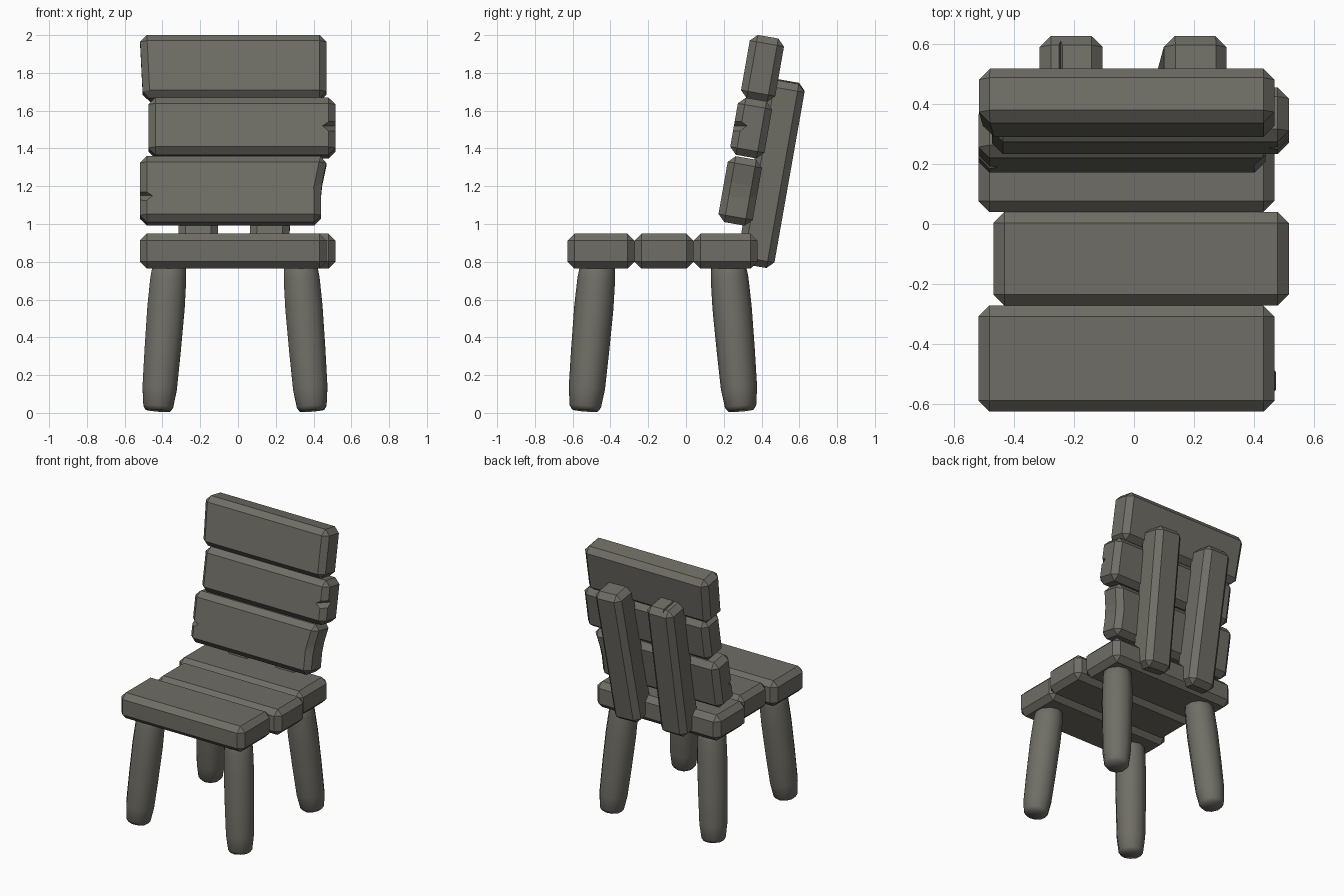
import bpy, bmesh
from math import radians, cos, sin, pi
from mathutils import Vector, Matrix

if "Cube" in bpy.data.objects:
    bpy.data.objects.remove(bpy.data.objects["Cube"])

TILT = radians(-10)  # backrest lean

# Dark weathered wood
wood = bpy.data.materials.new("dark_wood")
wood.diffuse_color = (0.16, 0.155, 0.132, 1)
wood.use_nodes = True
wood.node_tree.nodes["Principled BSDF"].inputs["Base Color"].default_value = wood.diffuse_color


def finish(name, bm, matrix=None):
    bmesh.ops.recalc_face_normals(bm, faces=bm.faces)
    me = bpy.data.meshes.new(name)
    bm.to_mesh(me)
    bm.free()
    me.materials.append(wood)
    ob = bpy.data.objects.new(name, me)
    bpy.context.collection.objects.link(ob)
    if matrix:
        ob.matrix_world = matrix
    return ob


def plank(name, outline, thick, loc, tilt=0.0, roll=0.0, chamfer=0.037):
    """Chamfered board: x/z outline extruded along y."""
    bm = bmesh.new()
    face = bm.faces.new([bm.verts.new((x, -thick / 2, z)) for x, z in outline])
    new = bmesh.ops.extrude_face_region(bm, geom=[face])["geom"]
    bmesh.ops.translate(bm, vec=(0, thick, 0),
                        verts=[v for v in new if isinstance(v, bmesh.types.BMVert)])
    bmesh.ops.recalc_face_normals(bm, faces=bm.faces)
    bmesh.ops.bevel(bm, geom=bm.edges[:], offset=chamfer, segments=1,
                    affect='EDGES', clamp_overlap=True)
    m = Matrix.Translation(loc) @ Matrix.Rotation(tilt, 4, 'X') @ Matrix.Rotation(roll, 4, 'Y')
    return finish(name, bm, m)


def rect(x0, x1, h):
    return [(x0, -h / 2), (x1, -h / 2), (x1, h / 2), (x0, h / 2)]


def notch(target, loc, axis, deep, half_height):
    """V-shaped nick: diamond prism along axis, cut from target."""
    a = Vector(axis).normalized()
    up = Vector((0, 0, 1)) if abs(a.z) < 0.9 else Vector((1, 0, 0))
    d = a.cross(up).normalized()
    up = d.cross(a)
    bm = bmesh.new()
    ends = [[bm.verts.new(Vector(loc) + a * s + o) for o in
             (d * deep, up * half_height, -d * deep, -up * half_height)]
            for s in (-0.15, 0.15)]
    bm.faces.new(ends[0])
    bm.faces.new(ends[1])
    for i in range(4):
        j = (i + 1) % 4
        bm.faces.new((ends[0][i], ends[0][j], ends[1][j], ends[1][i]))
    cutter = finish(target.name + "_nick_cutter", bm)
    cutter.hide_render = True
    cutter.display_type = 'WIRE'
    mod = target.modifiers.new("nick", 'BOOLEAN')
    mod.operation = 'DIFFERENCE'
    mod.solver = 'EXACT'
    mod.object = cutter


# Seat boards
for name, x0, x1, y0, y1 in (("seat_board_front", -0.52, 0.469, -0.627, -0.272),
                             ("seat_board_middle", -0.47, 0.517, -0.272, 0.04),
                             ("seat_board_rear", -0.52, 0.469, 0.04, 0.379)):
    plank(name, rect(x0, x1, 0.185), y1 - y0, (0, (y0 + y1) / 2, 0.856))

# Backrest slats
plank("back_slat_top", [(-0.503, -0.17), (0.469, -0.17), (0.469, 0.17), (-0.52, 0.17)],
      0.184, (0, 0.405, 1.824), TILT)
middle = plank("back_slat_middle", rect(-0.475, 0.517, 0.307), 0.184, (0, 0.345, 1.508), TILT)
lower = plank("back_slat_lower",
              [(-0.52, -0.177), (0.44, -0.177), (0.438, 0.0), (0.475, 0.177), (-0.52, 0.177)],
              0.184, (0, 0.287, 1.175), TILT)
notch(middle, (0.515, 0.255, 1.52), (1, 1, 0), 0.047, 0.05)
notch(lower, (-0.52, 0.20, 1.15), (1, -1, 0), 0.04, 0.04)

# Rear posts
left = plank("back_post_left", rect(-0.105, 0.105, 0.99), 0.2, (-0.21, 0.45, 1.268), TILT)
plank("back_post_right", rect(-0.105, 0.105, 0.99), 0.2, (0.183, 0.45, 1.268), TILT, radians(2.7))
notch(left, (-0.245, 0.555, 1.775), (0, 1, -0.17), 0.014, 0.04)

# Legs: splayed, rounded at both ends
PROFILE = [(0.0, 0.068), (0.022, 0.083), (0.12, 0.096), (0.32, 0.101),
           (0.55, 0.104), (0.70, 0.1), (0.77, 0.092), (0.80, 0.07)]


def leg(name, sx, sy):
    foot = Vector((-0.016 + sx * 0.408, -0.122 + sy * 0.413, 0.012))
    top = Vector((-0.016 + sx * 0.346, -0.122 + sy * 0.345, 0.80))
    axis = (top - foot).normalized()
    rot = Vector((0, 0, 1)).rotation_difference(axis).to_matrix()
    bm = bmesh.new()
    n = 10
    rings = [[bm.verts.new(foot + rot @ Vector((r * sin(2 * pi * i / n),
                                               r * cos(2 * pi * i / n), h)))
              for i in range(n)] for h, r in PROFILE]
    for a, b in zip(rings, rings[1:]):
        for i in range(n):
            j = (i + 1) % n
            bm.faces.new((a[i], a[j], b[j], b[i]))
    bm.faces.new(rings[0])
    bm.faces.new(rings[-1])
    ob = finish(name, bm)
    for p in ob.data.polygons:
        p.use_smooth = True


for sx, side in ((-1, "left"), (1, "right")):
    for sy, end in ((-1, "front"), (1, "rear")):
        leg(f"{end}_leg_{side}", sx, sy)
